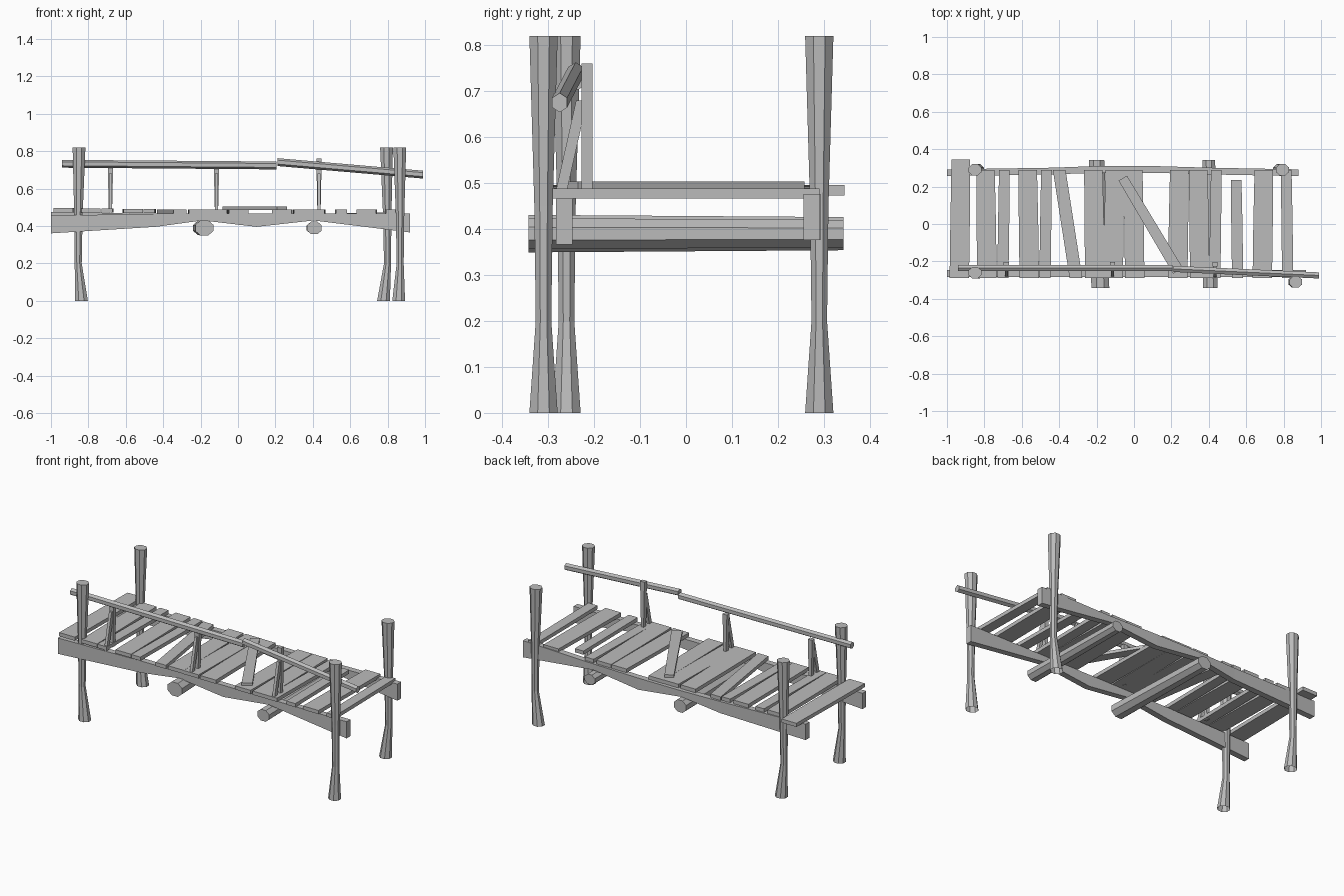
import bpy
import bmesh
import math
from mathutils import Vector

default_cube = bpy.data.objects.get("Cube")
if default_cube:
    bpy.data.objects.remove(default_cube, do_unlink=True)

grey = (0.5, 0.5, 0.5, 1)
wood = bpy.data.materials.new("grey_wood")
wood.use_nodes = True
wood.diffuse_color = grey
wood.node_tree.nodes["Principled BSDF"].inputs["Base Color"].default_value = grey

along_x, along_y, along_z = Vector((1, 0, 0)), Vector((0, 1, 0)), Vector((0, 0, 1))


def add_part(name, bm):
    """Turn a finished bmesh into a wooden object."""
    bmesh.ops.recalc_face_normals(bm, faces=bm.faces)
    mesh = bpy.data.meshes.new(name)
    bm.to_mesh(mesh)
    bm.free()
    mesh.materials.append(wood)
    part = bpy.data.objects.new(name, mesh)
    bpy.context.collection.objects.link(part)


def loft(name, stations, u, v, sides=4, open_start=False):
    """Skin rings given as (centre, half size along u, half size along v)."""
    bm = bmesh.new()
    grow = math.sqrt(2) if sides == 4 else 1
    angles = [math.tau * (i + 0.5) / sides for i in range(sides)]
    rings = []
    for centre, half_u, half_v in stations:
        rings.append([bm.verts.new(Vector(centre)
                                   + u * half_u * grow * math.cos(angle)
                                   + v * half_v * grow * math.sin(angle))
                      for angle in angles])
    for lower, upper in zip(rings, rings[1:]):
        for i in range(sides):
            j = (i + 1) % sides
            bm.faces.new((lower[i], lower[j], upper[j], upper[i]))
    if not open_start:
        bm.faces.new(rings[0])
    bm.faces.new(rings[-1])
    add_part(name, bm)


# Corner posts: flared hollow foot, thin shin, wider head
post_height = 0.82
post_radius = 0.037


def post(name, x, y, foot_shift):
    flare = [(0, foot_shift, 1), (0.2, -foot_shift / 3, 0.55),
             (0.45, -foot_shift / 4, 0.65), (post_height, 0, 1)]
    stations = [((x + shift, y, z), post_radius * size, post_radius * size * 0.9)
                for z, shift, size in flare]
    loft(name, stations, along_x, along_y, sides=8, open_start=True)


post("post_front_right", -0.85, -0.26, 0.013)
post("post_back_right", -0.85, 0.29, 0.013)
post("post_front_left", 0.865, -0.31, -0.006)
post("post_back_left", 0.794, 0.29, -0.016)

# Cross logs under the deck, thicker at the front
log_reach = 0.343
log_height = 0.39


def cross_log(name, x, drift, radius):
    front = ((x + drift, -log_reach, log_height), radius, radius * 0.85)
    back = ((x - drift, log_reach, log_height), radius * 0.85, radius * 0.75)
    loft(name, [front, back], along_x, along_z, sides=8)


log_right, log_left = -0.19, 0.404
cross_log("cross_log_right", log_right, 0.01, 0.052)
cross_log("cross_log_left", log_left, 0.004, 0.043)

# Side beams: deep at the ends, shaved thin where they rest on the logs
deck_underside = 0.466
deep, medium, thin = 0.095, 0.07, 0.036
beam_half_width = 0.018


def beam(name, y, bow, left_end, lift_right, lift_left):
    shape = [(-1, deep, 0, lift_right), (-0.44, medium, bow / 2, 0),
             (log_right, thin, bow, 0), (0.1, medium, bow, 0),
             (log_left, thin, bow / 2, 0), (left_end, deep + 0.005, 0, lift_left)]
    stations = [((x, y + out, deck_underside + lift - depth / 2),
                 beam_half_width, depth / 2)
                for x, depth, out, lift in shape]
    loft(name, stations, along_y, along_z)


beam("beam_front", -0.265, 0, 0.92, -0.01, 0)
beam("beam_back", 0.274, 0.018, 0.88, 0.01, 0.01)

# Straight deck planks, wide and narrow, each slightly tapered
plank_half_depth = 0.011
deck_reach = 0.29
wide, narrow = 0.052, 0.03
wide_planks = [-0.93, -0.79, -0.564, -0.213, -0.107, 0, 0.238, 0.348, 0.69]
narrow_planks = [-0.697, -0.472, 0.436, 0.55, 0.818]
planks = [(x, wide) for x in wide_planks] + [(x, narrow) for x in narrow_planks]
first_plank, short_plank = -0.93, 0.55

for number, (x, half_width) in enumerate(sorted(planks)):
    back = deck_reach
    if x == first_plank:
        back += 0.055
    elif x == short_plank:
        back -= 0.055
    z = deck_underside + plank_half_depth + max(0, -x) * 0.008
    skew = 0.004 if number % 2 else -0.004
    loft("deck_plank",
         [((x + skew, -deck_reach, z), half_width, plank_half_depth),
          ((x, 0, z), half_width, plank_half_depth),
          ((x - skew, back, z), half_width * 0.95, plank_half_depth)],
         along_x, along_z)

# Crooked plank, and a loose plank lying across the gap
crooked_z = deck_underside + plank_half_depth
loft("crooked_plank",
     [((-0.31, -deck_reach, crooked_z), 0.034, plank_half_depth),
      ((-0.4, deck_reach, crooked_z), 0.034, plank_half_depth)],
     along_x, along_z)

loose_front, loose_back = Vector((0.235, -0.25, 0.495)), Vector((-0.06, 0.245, 0.495))
loose_across = (loose_back - loose_front).cross(along_z).normalized()
loft("loose_plank",
     [(loose_front, 0.03, 0.009), (loose_back, 0.026, 0.009)],
     loose_across, along_z)


# Handrail in two lengths that meet beyond the middle
def rail(name, start, end, radius):
    loft(name, [(point, radius * 0.9, radius) for point in (start, end)],
         along_y, along_z, sides=6)


rail("rail_right", (-0.94, -0.235, 0.733), (0.205, -0.235, 0.724), 0.021)
rail("rail_left", (0.21, -0.24, 0.742), (0.99, -0.275, 0.675), 0.021)

# Rail uprights, each with a raking brace from the deck edge
brace_top = 0.68
brace_foot_y = -0.275
upright_y = -0.215
half_thick = 0.012

for x, top in ((-0.682, 0.71), (-0.115, 0.71), (0.433, 0.76)):
    loft("rail_upright",
         [((x, upright_y, deck_underside), half_thick * 0.7, half_thick),
          ((x, upright_y, top), half_thick * 1.2, half_thick)],
         along_x, along_y)
    loft("rail_brace",
         [((x, brace_foot_y, deck_underside), half_thick * 0.7, half_thick),
          ((x, upright_y - half_thick, brace_top), half_thick * 0.7, half_thick)],
         along_x, along_y)
